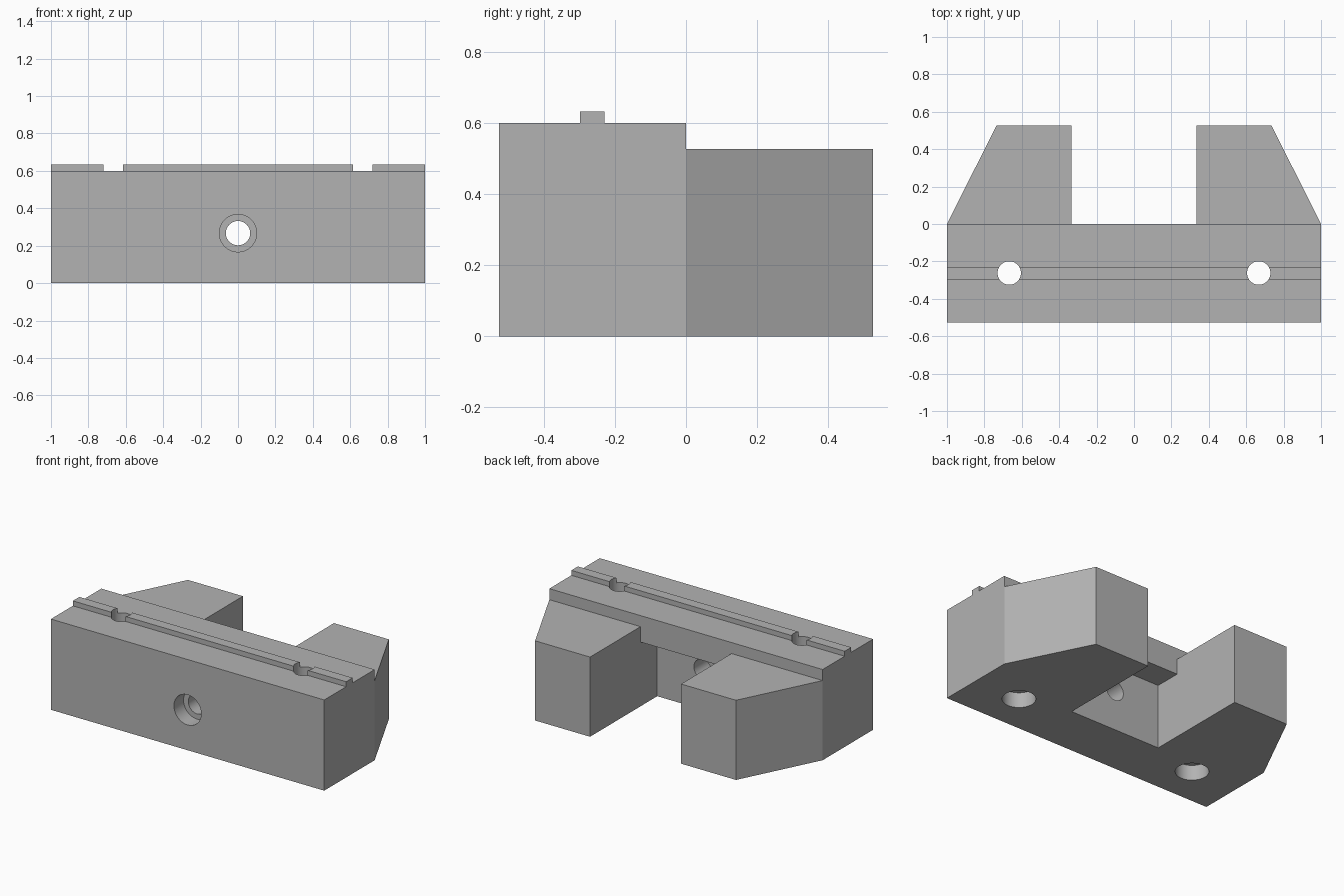
import bpy, bmesh
from math import pi
from mathutils import Matrix, Vector

if "Cube" in bpy.data.objects:
    bpy.data.objects.remove(bpy.data.objects["Cube"])

metal = bpy.data.materials.new("grey_metal")
metal.use_nodes = True
colour = (0.45, 0.45, 0.45, 1)
metal.diffuse_color = colour
metal.node_tree.nodes["Principled BSDF"].inputs["Base Color"].default_value = colour

D = 0.527       # half depth, also jaw height
TOP = 0.6       # beam height
SLOT = 0.333    # half width of the slot between the jaws


def add_object(name, bm):
    bmesh.ops.recalc_face_normals(bm, faces=bm.faces)
    mesh = bpy.data.meshes.new(name)
    bm.to_mesh(mesh)
    bm.free()
    mesh.materials.append(metal)
    ob = bpy.data.objects.new(name, mesh)
    bpy.context.collection.objects.link(ob)
    return ob


def side_prism(profile, half_width):
    """Extrude a (y, z) profile across x."""
    bm = bmesh.new()
    face = bm.faces.new([bm.verts.new((-half_width, y, z)) for y, z in profile])
    grown = bmesh.ops.extrude_face_region(bm, geom=[face])["geom"]
    verts = [g for g in grown if isinstance(g, bmesh.types.BMVert)]
    bmesh.ops.translate(bm, verts=verts, vec=(2 * half_width, 0, 0))
    return bm


def cut(target, cutter):
    cutter.hide_render = True
    mod = target.modifiers.new("cut", "BOOLEAN")
    mod.operation = "DIFFERENCE"
    mod.solver = "EXACT"
    mod.object = cutter
    bpy.context.view_layer.objects.active = target
    bpy.ops.object.modifier_apply(modifier=mod.name)
    bpy.data.objects.remove(cutter)


def drill(target, start, end, radius):
    a, b = Vector(start), Vector(end)
    bm = bmesh.new()
    turn = (b - a).to_track_quat("Z", "Y").to_matrix().to_4x4()
    bmesh.ops.create_cone(bm, cap_ends=True, segments=48, radius1=radius,
                          radius2=radius, depth=(b - a).length,
                          matrix=Matrix.Translation((a + b) / 2) @ turn)
    cut(target, add_object("drill", bm))


# Block: beam with top rib and lower rear jaws, in one side profile
block = side_prism([(-D, 0), (D, 0), (D, D), (0, D), (0, TOP), (-0.23, TOP),
                    (-0.23, 0.633), (-0.298, 0.633), (-0.298, TOP), (-D, TOP)], 1)
# Taper the jaws towards the back
bmesh.ops.bisect_plane(block, geom=block.verts[:] + block.edges[:] + block.faces[:],
                       plane_co=(0, 0, 0), plane_no=(0, 1, 0), dist=0.0001)
for v in block.verts:
    if v.co.y > 0.1:
        v.co.x *= 0.735
body = add_object("clamp_block", block)

# Slot between the jaws, undercut beneath the beam
cut(body, add_object("slot", side_prism(
    [(-0.175, -0.1), (0.7, -0.1), (0.7, 0.7), (0, 0.7), (0, 0.425), (-0.175, 0.425)], SLOT)))

# Front screw hole with counterbore
drill(body, (0, -0.7, 0.267), (0, 0, 0.267), 0.065)
drill(body, (0, -0.7, 0.267), (0, -D + 0.1, 0.267), 0.1)

# Vertical bolt holes, counterbored from below
for x in (-0.667, 0.667):
    drill(body, (x, -0.262, -0.2), (x, -0.262, 0.8), 0.0625)
    drill(body, (x, -0.262, -0.2), (x, -0.262, 0.1), 0.1)

bpy.ops.object.select_all(action="DESELECT")
body.select_set(True)
bpy.context.view_layer.objects.active = body
bpy.ops.object.shade_smooth_by_angle(angle=pi / 7)
